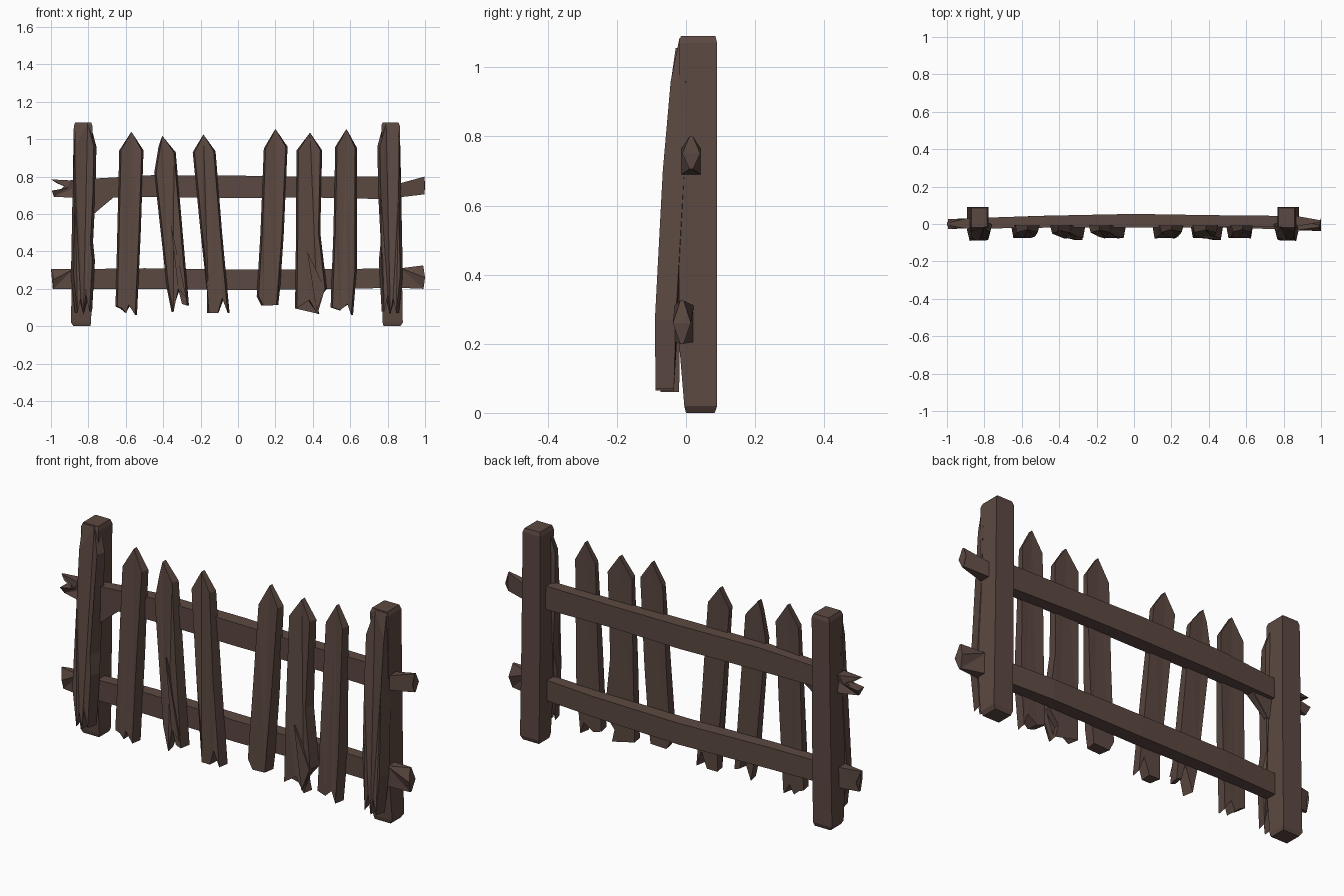
import bpy, bmesh

wood = bpy.data.materials.new("dark_brown_wood")
wood.diffuse_color = (0.107, 0.066, 0.054, 1)


def lerp_table(table, t):
    """Piecewise linear lookup in [(t, value), ...]."""
    if t <= table[0][0]:
        return table[0][1]
    for (a, va), (b, vb) in zip(table, table[1:]):
        if t <= b:
            return va + (vb - va) * (t - a) / (b - a)
    return table[-1][1]


def finish(name, bm):
    bmesh.ops.triangulate(bm, faces=[f for f in bm.faces if len(f.verts) > 4])
    bmesh.ops.recalc_face_normals(bm, faces=bm.faces)
    mesh = bpy.data.meshes.new(name)
    bm.to_mesh(mesh)
    bm.free()
    mesh.materials.append(wood)
    obj = bpy.data.objects.new(name, mesh)
    bpy.context.collection.objects.link(obj)
    return obj


def plank(name, outline, front, back, inset=0.0):
    """Slab from an x-z outline; front and back give y at each point."""
    bm = bmesh.new()
    top = max(outline, key=lambda p: p[1])
    low = [p[0] for p in outline if p[1] < 0.25]
    base = (min(low) + max(low)) / 2 if low else top[0]

    def narrowed(x, z):
        axis = base + (top[0] - base) * z / top[1]
        d = x - axis
        return x - max(-inset, min(inset, d * 0.5))

    f = [bm.verts.new((narrowed(x, z), front(x, z), z)) for x, z in outline]
    b = [bm.verts.new((x, back(x, z), z)) for x, z in outline]
    bm.faces.new(f)
    bm.faces.new(b[::-1])
    n = len(f)
    for i in range(n):
        j = (i + 1) % n
        bm.faces.new((f[i], b[i], b[j], f[j]))
    return finish(name, bm)


def post_body(name, sections):
    """Square post lofted through (z, x0, x1, y0, y1) sections."""
    bm = bmesh.new()
    rings = [[bm.verts.new(p) for p in
              ((x0, y0, z), (x1, y0, z), (x1, y1, z), (x0, y1, z))]
             for z, x0, x1, y0, y1 in sections]
    for r, s in zip(rings, rings[1:]):
        for i in range(4):
            j = (i + 1) % 4
            bm.faces.new((r[i], r[j], s[j], s[i]))
    bm.faces.new(rings[0][::-1])
    bm.faces.new(rings[-1])
    return finish(name, bm)


# Posts: a square body with a split front slab, mirrored left to right
BODY = [(0.0, -0.88, -0.79, 0.0, 0.083), (0.02, -0.893, -0.785, -0.005, 0.09),
        (0.2, -0.89, -0.783, -0.02, 0.09), (0.5, -0.885, -0.78, -0.02, 0.09),
        (1.07, -0.878, -0.778, -0.02, 0.09), (1.09, -0.87, -0.785, -0.015, 0.085)]
SLAB = [(-0.87, 1.085), (-0.79, 1.085), (-0.757, 0.96), (-0.762, 0.7),
        (-0.775, 0.45), (-0.765, 0.35), (-0.78, 0.08), (-0.80, 0.17),
        (-0.825, 0.065), (-0.85, 0.15), (-0.872, 0.07), (-0.893, 0.27),
        (-0.885, 0.7), (-0.88, 0.96)]
SLAB_FRONT = [(0.06, -0.088), (0.27, -0.09), (0.5, -0.072), (0.75, -0.066),
              (1.04, -0.036), (1.09, -0.017)]
SLAB_BACK = [(0.06, -0.035), (0.35, -0.028), (0.45, -0.01), (1.0, 0.0), (1.09, 0.01)]
for side, m, shift in (("left", 1, 0), ("right", -1, -0.012)):
    fx = lambda x: m * x + shift
    post_body(side + "_post", [(z, fx(a), fx(b), c, d) for z, a, b, c, d in BODY])
    plank(side + "_post_front_slab", [(fx(x), z) for x, z in SLAB],
          lambda x, z: lerp_table(SLAB_FRONT, z),
          lambda x, z: lerp_table(SLAB_BACK, z), 0.014)


# Rails: bowed backwards in the middle, pinched at the broken ends
def rail(name, outline, zc, ends):
    mid = lambda x: lerp_table([(-1, ends[0]), (-0.5, 0.012), (0, 0.018),
                                (0.5, 0.014), (1, ends[1])], x)

    def half(x, z):
        if abs(x) > 0.96:
            return 0.005 if abs(z - zc) > 0.03 else 0.026
        return lerp_table([(0, 0.036), (0.7, 0.03), (1, 0.026)], abs(x))

    return plank(name, outline, lambda x, z: mid(x) - half(x, z),
                 lambda x, z: mid(x) + half(x, z))


rail("upper_rail", [(-1, 0.785), (-0.9, 0.78), (-0.76, 0.79), (-0.45, 0.808),
                    (0, 0.805), (0.4, 0.8), (0.76, 0.80), (0.87, 0.765),
                    (0.997, 0.80), (1, 0.75), (0.997, 0.705), (0.87, 0.69),
                    (0.76, 0.68), (0.4, 0.688), (0, 0.686), (-0.45, 0.69),
                    (-0.76, 0.688), (-0.9, 0.688), (-0.985, 0.692), (-0.995, 0.725),
                    (-0.91, 0.74), (-0.97, 0.765)], 0.745, (0.0, 0.015))
rail("lower_rail", [(-1, 0.305), (-0.88, 0.305), (-0.5, 0.31), (0, 0.302),
                    (0.5, 0.305), (0.87, 0.31), (0.99, 0.325), (1, 0.26),
                    (0.992, 0.2), (0.87, 0.205), (0.5, 0.2), (0, 0.193),
                    (-0.5, 0.2), (-0.88, 0.2), (-0.99, 0.198), (-0.985, 0.25)],
     0.258, (0.0, -0.012))

# Splinter hanging from the upper rail beside the left post
plank("rail_splinter", [(-0.79, 0.71), (-0.64, 0.71), (-0.67, 0.69), (-0.765, 0.605),
                        (-0.79, 0.59)],
      lambda x, z: -0.022, lambda x, z: 0.02 if z > 0.65 else 0.0)

# Pickets: pointed tops and broken bottoms, each outline clockwise from the tip
PICKETS = [
    [(-0.57, 1.04), (-0.505, 0.94), (-0.52, 0.5), (-0.54, 0.06), (-0.575, 0.115),
     (-0.6, 0.07), (-0.63, 0.095), (-0.655, 0.105), (-0.635, 0.94)],
    [(-0.405, 1.018), (-0.333, 0.93), (-0.30, 0.55), (-0.262, 0.11), (-0.29, 0.12),
     (-0.31, 0.2), (-0.355, 0.075), (-0.38, 0.2), (-0.448, 0.82), (-0.425, 0.96)],
    [(-0.185, 1.025), (-0.12, 0.935), (-0.085, 0.5), (-0.045, 0.07), (-0.075, 0.15),
     (-0.105, 0.07), (-0.165, 0.07), (-0.165, 0.18), (-0.2, 0.5), (-0.242, 0.93)],
    [(0.2, 1.055), (0.265, 0.96), (0.245, 0.5), (0.225, 0.2), (0.215, 0.113),
     (0.125, 0.11), (0.1, 0.16), (0.12, 0.5), (0.138, 0.95)],
    [(0.385, 1.035), (0.45, 0.94), (0.44, 0.5), (0.475, 0.2), (0.42, 0.13),
     (0.435, 0.065), (0.375, 0.14), (0.305, 0.095), (0.31, 0.5), (0.313, 0.94)],
    [(0.58, 1.055), (0.635, 0.955), (0.635, 0.3), (0.615, 0.06), (0.595, 0.12),
     (0.54, 0.085), (0.495, 0.1), (0.51, 0.5), (0.52, 0.96)],
]
for i, outline in enumerate(PICKETS):
    plank(f"picket_{i + 1}", outline,
          lambda x, z: lerp_table([(0.06, -0.074), (0.25, -0.08), (0.95, -0.045),
                                   (1.05, -0.03)], z),
          lambda x, z: lerp_table([(0.06, -0.02), (0.9, -0.006), (1.05, -0.008)], z),
          0.01)

# Raised splinters on the two most damaged pickets
for name, tri in (("picket_splinter_left", [(-0.36, 0.55), (-0.275, 0.15), (-0.32, 0.2)]),
                  ("picket_splinter_right", [(0.37, 0.4), (0.465, 0.2), (0.42, 0.08)])):
    plank(name, tri, lambda x, z: -0.074 if z > 0.3 else -0.085, lambda x, z: -0.05)
